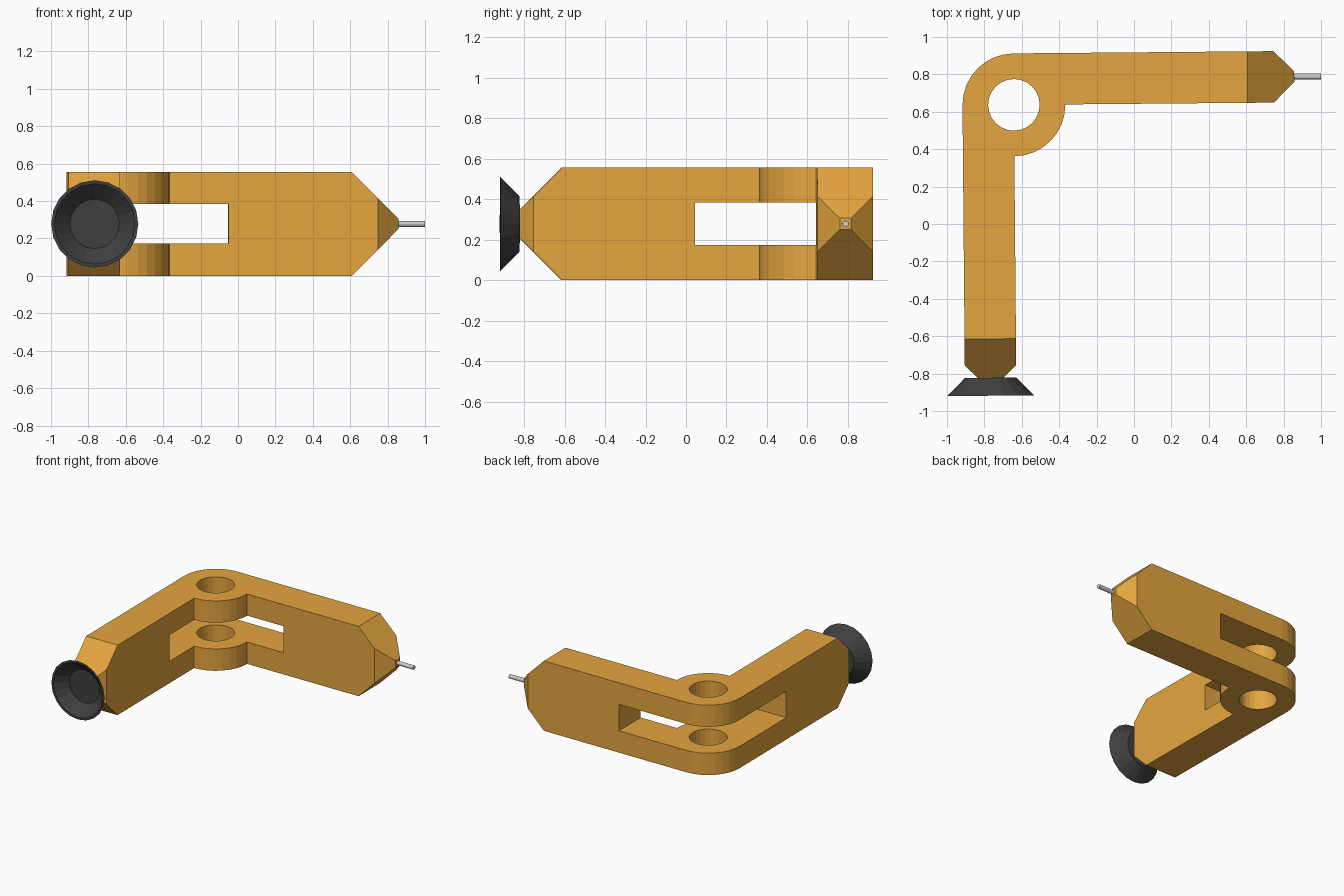
import bpy, bmesh
from math import sin, cos, pi, radians
from mathutils import Vector, Matrix

if "Cube" in bpy.data.objects:
    bpy.data.objects.remove(bpy.data.objects["Cube"])

# Coordinates are local to the hinge eye; the whole tool is turned half a degree
R, W, H = 0.275, 0.1375, 0.556
MID = H / 2
APEX = 1.528                      # where the 45 degree tapers would meet
NEEDLE_END, CUP_END = 1.50, 1.458  # truncated arm ends
PLACE = Matrix.Translation((-0.642, 0.637, 0)) @ Matrix.Rotation(radians(0.5), 4, 'Z')


def material(name, color):
    m = bpy.data.materials.new(name)
    m.diffuse_color = (*color, 1)
    m.use_nodes = True
    m.node_tree.nodes["Principled BSDF"].inputs["Base Color"].default_value = m.diffuse_color
    return m


def finish(name, bm, mat=None):
    bmesh.ops.recalc_face_normals(bm, faces=bm.faces[:])
    me = bpy.data.meshes.new(name)
    bm.to_mesh(me)
    bm.free()
    ob = bpy.data.objects.new(name, me)
    bpy.context.collection.objects.link(ob)
    ob.matrix_world = PLACE
    if mat:
        me.materials.append(mat)
    return ob


def prism(points, z0, z1):
    bm = bmesh.new()
    face = bm.faces.new([bm.verts.new((x, y, z0)) for x, y in points])
    ext = bmesh.ops.extrude_face_region(bm, geom=[face])['geom']
    bmesh.ops.translate(bm, vec=(0, 0, z1 - z0),
                        verts=[v for v in ext if isinstance(v, bmesh.types.BMVert)])
    return bm


def arc(r, a0, a1, n):
    return [(r * cos(radians(a0 + (a1 - a0) * i / n)),
             r * sin(radians(a0 + (a1 - a0) * i / n))) for i in range(n + 1)]


def lathe(profile, n):
    # rings of (radius, distance) around +Z, capped at both ends
    bm = bmesh.new()
    rings = [[bm.verts.new((r * cos(2 * pi * i / n), r * sin(2 * pi * i / n), d))
              for i in range(n)] for r, d in profile]
    for a, b in zip(rings, rings[1:]):
        for i in range(n):
            j = (i + 1) % n
            bm.faces.new((a[i], a[j], b[j], b[i]))
    bm.faces.new(rings[0])
    bm.faces.new(rings[-1])
    return bm


orange = material("orange_paint", (0.78, 0.38, 0.05))
rubber = material("dark_rubber", (0.05, 0.05, 0.052))

# L-shaped body outline: inner eye arc, needle arm, outer arc, cup arm
n_half, c_half = APEX - NEEDLE_END, APEX - CUP_END
outline = arc(R, -90, 0, 8)
outline += [(APEX - W, 0), (NEEDLE_END, W - n_half), (NEEDLE_END, W + n_half), (APEX - W, R)]
outline += arc(R, 90, 180, 8)
outline += [(-R, W - APEX), (-W - c_half, -CUP_END), (-W + c_half, -CUP_END), (0, W - APEX)]
bm = prism(outline, 0, H)

# Wedge tapers above and below on both arm ends
for direction in (Vector((1, 0, 0)), Vector((0, -1, 0))):
    for side in (1, -1):
        cut = bmesh.ops.bisect_plane(
            bm, geom=bm.verts[:] + bm.edges[:] + bm.faces[:],
            plane_co=direction * APEX + Vector((0, 0, MID)),
            plane_no=(direction + Vector((0, 0, side))).normalized(), clear_outer=True)
        edges = [e for e in cut['geom_cut'] if isinstance(e, bmesh.types.BMEdge)]
        bmesh.ops.edgeloop_fill(bm, edges=edges)
body = finish("hinged_body", bm, orange)

# Round eye hole and the slot through the corner
slot = [(-0.4, -0.592), (0.592, -0.592), (0.592, 0.4), (-0.4, 0.4)]
cutters = [finish("slot_cutter", prism(slot, 0.174, 0.384)),
           finish("eye_cutter", prism(arc(0.138, 0, 360, 24)[:-1], -0.1, H + 0.1))]
bpy.context.view_layer.objects.active = body
for c in cutters:
    c.hide_render = True
    mod = body.modifiers.new(c.name, 'BOOLEAN')
    mod.operation, mod.solver, mod.object = 'DIFFERENCE', 'EXACT', c
    bpy.ops.object.modifier_apply(modifier=mod.name)
    bpy.data.objects.remove(c)

# Hollow suction cup facing the front
bm = lathe([(0.137, 0), (0.233, 0.096), (0.215, 0.096), (0.132, 0.014)], 20)
bm.transform(Matrix.Translation((-W, -CUP_END, MID)) @ Matrix.Rotation(pi / 2, 4, 'X'))
finish("suction_cup", bm, rubber)

# Thin steel needle
bm = lathe([(0.016, -0.02), (0.016, 1.642 - NEEDLE_END)], 12)
bm.transform(Matrix.Translation((NEEDLE_END, W, MID)) @ Matrix.Rotation(pi / 2, 4, 'Y'))
finish("needle", bm)
